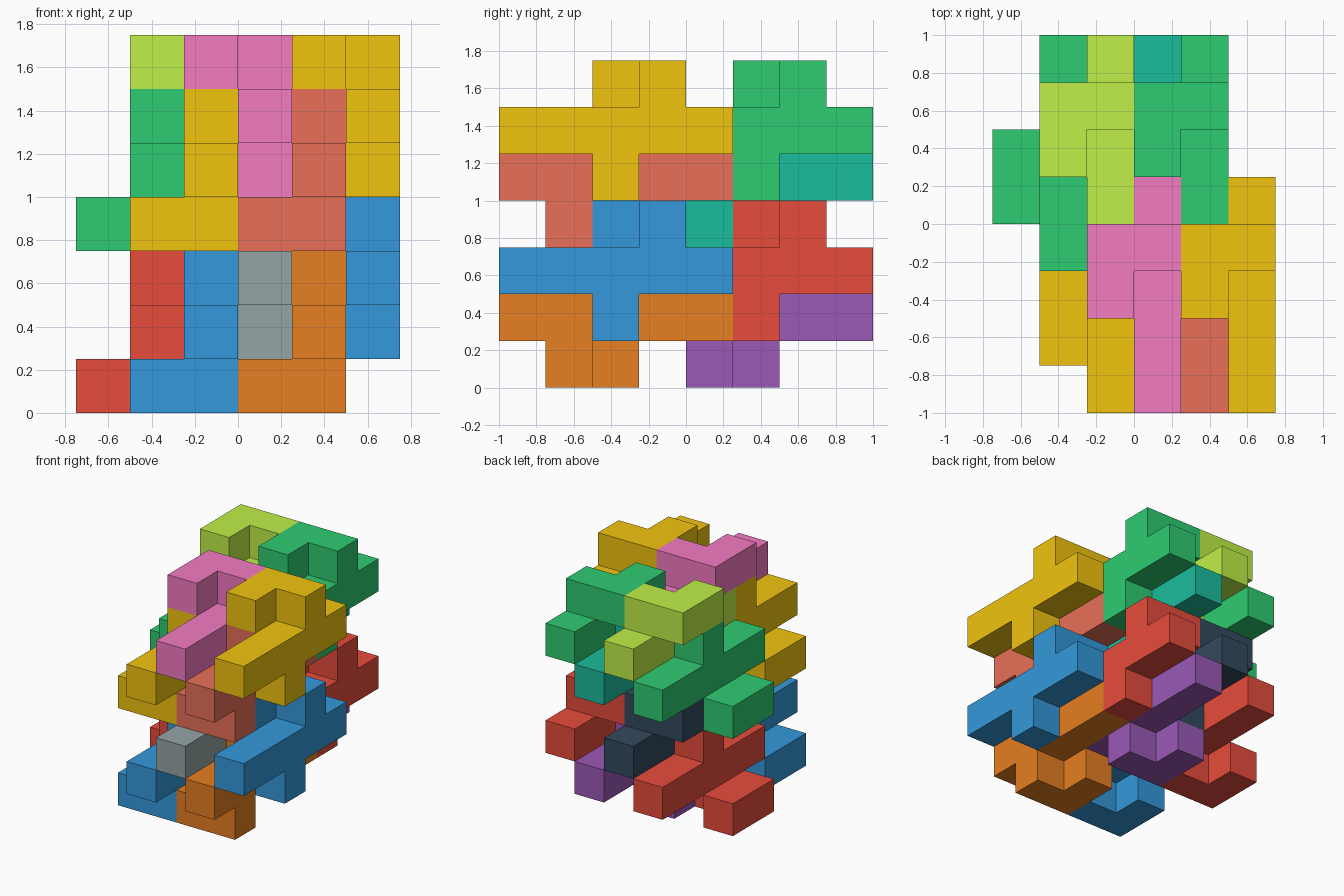
import bpy, bmesh, math
from mathutils import Vector

if "Cube" in bpy.data.objects:
    bpy.data.objects.remove(bpy.data.objects["Cube"])

U = 0.25  # edge length of one cell

# one nine-cell tile: bar of five, a stud below the middle, a hooked arm above
TILE = [(0, j, 0) for j in range(-2, 3)] + [(0, 0, -1), (0, 1, 1), (-1, 1, 1), (-1, 0, 1)]


def linear(hex_code):
    rgb = [int(hex_code[i:i + 2], 16) / 255 for i in (0, 2, 4)]
    return [c / 12.92 if c <= 0.04045 else ((c + 0.055) / 1.055) ** 2.4 for c in rgb] + [1]


def material(name, hex_code):
    mat = bpy.data.materials.get(name)
    if mat is None:
        mat = bpy.data.materials.new(name)
        mat.diffuse_color = linear(hex_code)
        mat.use_nodes = True
        mat.node_tree.nodes["Principled BSDF"].inputs["Base Color"].default_value = mat.diffuse_color
    return mat


def tile_mesh(name):
    """Outer skin of the tile, with flat regions merged into single faces."""
    bm = bmesh.new()
    cells = set(TILE)
    for cell in TILE:
        for axis in range(3):
            for sign in (-1, 1):
                n, u = Vector((0, 0, 0)), Vector((0, 0, 0))
                n[axis], u[(axis + 1) % 3] = sign, 1
                if tuple(int(a + b) for a, b in zip(cell, n)) in cells:
                    continue
                v = n.cross(u)
                centre = Vector(cell) + n / 2
                bm.faces.new([bm.verts.new((centre + (a * u + b * v) / 2) * U)
                              for a, b in ((1, 1), (-1, 1), (-1, -1), (1, -1))])
    bmesh.ops.remove_doubles(bm, verts=bm.verts, dist=1e-4)
    bmesh.ops.dissolve_limit(bm, angle_limit=0.01, verts=bm.verts, edges=bm.edges)
    mesh = bpy.data.meshes.new(name)
    bm.to_mesh(mesh)
    bm.free()
    return mesh


COLOURS = {
    "blue": "3498db", "orange": "e67e22", "grey": "95a5a6", "red": "e74c3c",
    "purple": "9b59b6", "navy": "34495e", "yellow": "f1c40f", "salmon": "e87058",
    "pink": "f47bc2", "green": "2ecc71", "teal": "1abc9c", "lime": "c0f048",
}

# (storey, row name, start column, bar centre in y, colours from right to left)
ROWS = [
    (0, "lower_front", 5, 2, ("blue", "orange", "grey", "blue")),
    (0, "lower_back", 4, 5, ("red", "purple", "navy", "red")),
    (1, "upper_front", 5, 2, ("yellow", "salmon", "pink", "yellow")),
    (1, "upper_back", 4, 5, ("green", "teal", "lime", "green")),
]

# every second tile in a row is turned upside down and sits one cell lower
for storey, row, column, j, colours in ROWS:
    for n, colour in enumerate(colours):
        name = f"{row}_tile_{n + 1}"
        mesh = tile_mesh(name)
        mesh.materials.append(material(colour, COLOURS[colour]))
        tile = bpy.data.objects.new(name, mesh)
        bpy.context.collection.objects.link(tile)
        flipped = n % 2
        tile.rotation_euler.x = math.pi * flipped
        tile.location = (-0.75 + U * (column - n + 0.5),
                         -1 + U * (j + 0.5),
                         U * (2 - flipped + 3 * storey + 0.5))
